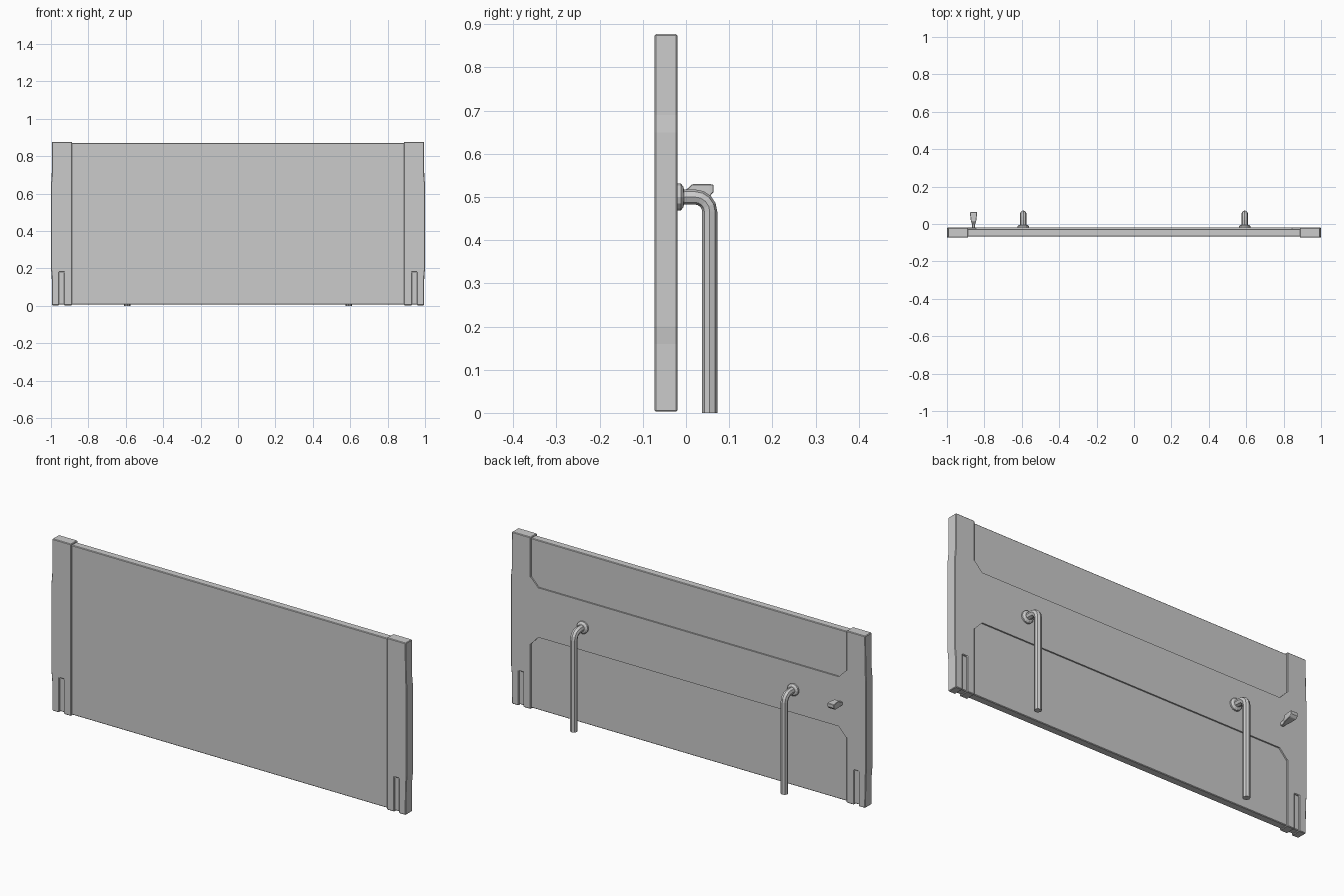
import bpy, bmesh, math
from mathutils import Vector

if "Cube" in bpy.data.objects:
    bpy.data.objects.remove(bpy.data.objects["Cube"])


def finish(name, bm, bevel=0):
    bmesh.ops.recalc_face_normals(bm, faces=bm.faces)
    mesh = bpy.data.meshes.new(name)
    bm.to_mesh(mesh)
    bm.free()
    ob = bpy.data.objects.new(name, mesh)
    bpy.context.collection.objects.link(ob)
    if bevel:
        mod = ob.modifiers.new("edge_bevel", 'BEVEL')
        mod.width = bevel
        mod.segments = 1
        mod.limit_method = 'ANGLE'
        mod.angle_limit = math.radians(40)
    return ob


def slab(name, outline, y0, y1, bevel=0):
    """Extrude an outline of (x, z) points from y0 to y1."""
    bm = bmesh.new()
    face = bm.faces.new([bm.verts.new((x, y0, z)) for x, z in outline])
    ext = bmesh.ops.extrude_face_region(bm, geom=[face])
    verts = [v for v in ext["geom"] if isinstance(v, bmesh.types.BMVert)]
    bmesh.ops.translate(bm, verts=verts, vec=(0, y1 - y0, 0))
    return finish(name, bm, bevel)


def loft(name, rings, bevel=0):
    """Skin a list of equal-length vertex rings and cap both ends."""
    bm = bmesh.new()
    loops = [[bm.verts.new(p) for p in ring] for ring in rings]
    n = len(loops[0])
    for a, b in zip(loops, loops[1:]):
        for i in range(n):
            bm.faces.new((a[i], a[(i + 1) % n], b[(i + 1) % n], b[i]))
    bm.faces.new(loops[0])
    bm.faces.new(loops[-1])
    return finish(name, bm, bevel)


def ring(x, y, z, r, angle, sides=8):
    """Circle at a point, axis tilted in the yz plane (0 = along +y)."""
    out = Vector((0, math.sin(angle), math.cos(angle)))
    pts = []
    for i in range(sides):
        t = math.tau * i / sides
        pts.append(Vector((x, y, z)) + r * (math.cos(t) * Vector((1, 0, 0)) + math.sin(t) * out))
    return pts


# Main panel, recessed behind the end posts
slab("main_panel", [(-0.985, 0.008), (0.985, 0.008), (0.985, 0.87), (-0.985, 0.87)],
     -0.066, -0.027, 0.003)

# Raised band across the back, with splayed ends meeting the posts
half = [(0.887, 0.335), (0.845, 0.38), (0.845, 0.632), (0.887, 0.675)]
end = [(0.9, 0.335)]
right = [(0.845, 0.38), (0.887, 0.335), (0.9, 0.335), (0.9, 0.675), (0.887, 0.675), (0.845, 0.632)]
left = [(-x, z) for x, z in reversed(right)]
slab("back_band", right + left, -0.035, -0.0198)

for side, word in ((-1, "left"), (1, "right")):
    # End post with a slot rising from the bottom
    post = [(0.888, 0.003), (0.93, 0.003), (0.93, 0.18), (0.956, 0.18), (0.956, 0.003),
            (0.994, 0.003), (0.996, 0.16), (1.0, 0.2), (1.0, 0.65), (0.996, 0.69),
            (0.994, 0.877), (0.888, 0.877)]
    slab(word + "_end_post", [(side * x, z) for x, z in post], -0.073, -0.02, 0.003)

    # Octagonal bar bending down to the ground
    x = side * 0.592
    bend = 0.034
    rings = [ring(x, -0.022, 0.5, 0.0175, 0)]
    for i in range(5):
        a = math.pi / 2 * i / 4
        rings.append(ring(x, 0.055 - bend + bend * math.sin(a),
                          0.5 - bend + bend * math.cos(a), 0.0175, a))
    rings.append(ring(x, 0.055, 0, 0.0175, math.pi / 2))
    loft(word + "_support_bar", rings)

    # Stepped round flange where the bar meets the band
    loft(word + "_bar_flange", [ring(x, y, 0.5, r, 0, 12) for y, r in
         ((-0.022, 0.031), (-0.012, 0.031), (-0.006, 0.024), (-0.005, 0.019))])

# Latch handle: narrow stem flaring to a flat grip (y, half width, bottom, top)
stations = [(-0.022, 0.008, 0.492, 0.510), (-0.003, 0.008, 0.492, 0.514),
            (0.015, 0.014, 0.495, 0.530), (0.054, 0.019, 0.500, 0.530),
            (0.064, 0.018, 0.512, 0.529)]
loft("latch_handle", [[(-0.858 - w, y, b), (-0.858 + w, y, b),
                       (-0.858 + w, y, t), (-0.858 - w, y, t)]
                      for y, w, b, t in stations], 0.002)
